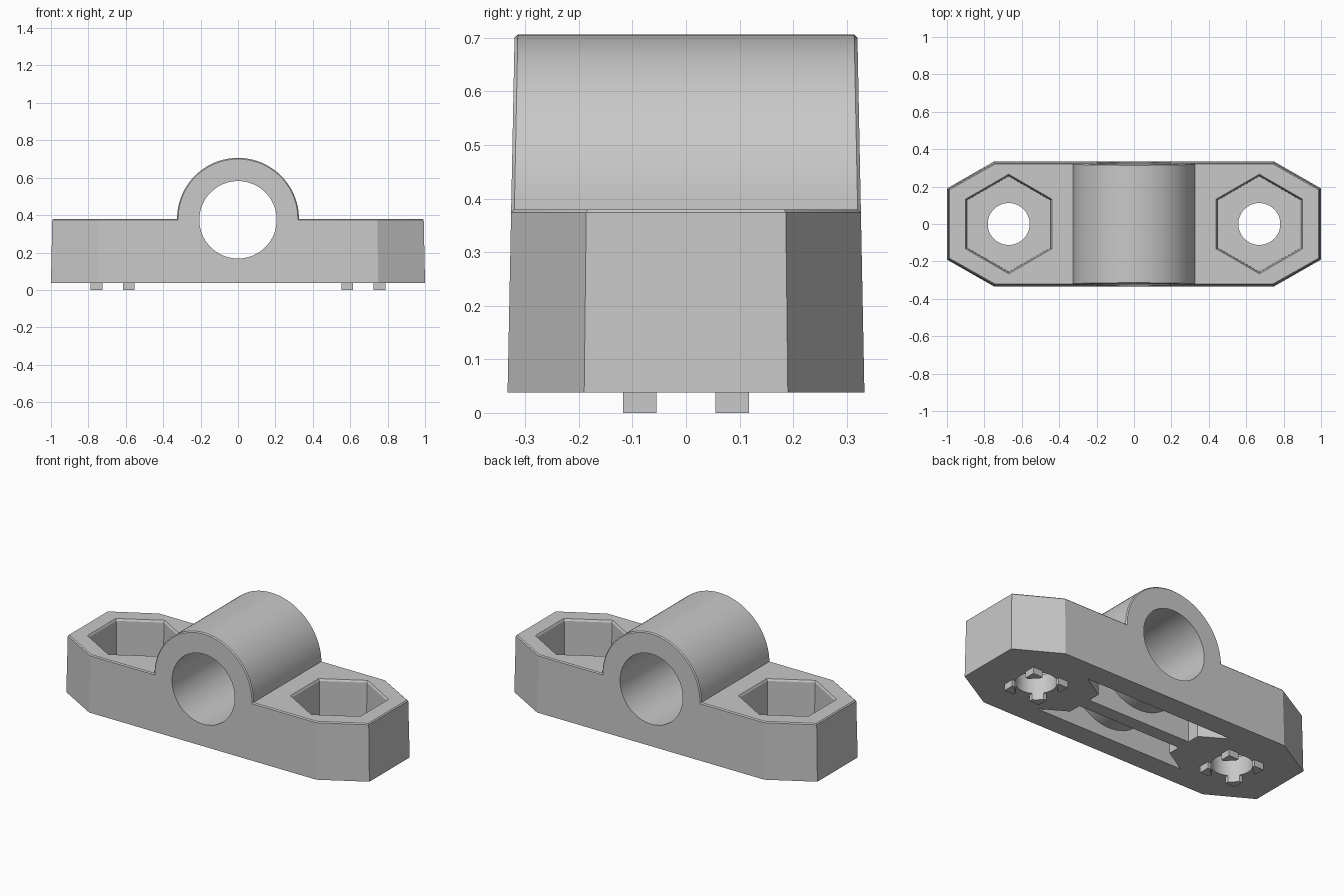
import bpy, bmesh, math
from mathutils import Matrix, Vector

if "Cube" in bpy.data.objects:
    bpy.data.objects.remove(bpy.data.objects["Cube"], do_unlink=True)

grey = bpy.data.materials.new("light_grey_plastic")
grey.use_nodes = True
colour = (0.58, 0.58, 0.58, 1)
grey.diffuse_color = colour
grey.node_tree.nodes["Principled BSDF"].inputs["Base Color"].default_value = colour

BASE, DECK, AXIS = 0.038, 0.38, 0.375
BOLT_X = 0.67


def prism(name, outline, low, high, shrink=(1, 1), upright=False):
    """Extrude an outline along z, or along y when upright; shrink scales the far end."""
    bm = bmesh.new()
    rings = []
    for level, sx, sy in ((low, 1, 1), (high, *shrink)):
        ring = []
        for a, b in outline:
            co = (a * sx, level, b) if upright else (a * sx, b * sy, level)
            ring.append(bm.verts.new(co))
        rings.append(ring)
    n = len(outline)
    for ring in rings:
        bm.faces.new(ring)
    for i in range(n):
        j = (i + 1) % n
        bm.faces.new((rings[0][i], rings[0][j], rings[1][j], rings[1][i]))
    bmesh.ops.recalc_face_normals(bm, faces=bm.faces)
    mesh = bpy.data.meshes.new(name)
    bm.to_mesh(mesh)
    bm.free()
    mesh.materials.append(grey)
    obj = bpy.data.objects.new(name, mesh)
    bpy.context.collection.objects.link(obj)
    return obj


def circle(radius, sides, cx=0, cy=0, start=0, sweep=math.tau, closed=True):
    steps = sides if closed else sides - 1
    return [(cx + radius * math.cos(start + sweep * i / steps),
             cy + radius * math.sin(start + sweep * i / steps)) for i in range(sides)]


def combine(target, tool, operation):
    """Apply a boolean and discard the tool."""
    mod = target.modifiers.new(operation.lower(), 'BOOLEAN')
    mod.operation, mod.solver, mod.object = operation, 'EXACT', tool
    bpy.context.view_layer.objects.active = target
    bpy.ops.object.modifier_apply(modifier=mod.name)
    bpy.data.objects.remove(tool, do_unlink=True)


# Drafted plan shape trimmed by the front profile of deck and arch
plan = [(1, -0.19), (1, 0.19), (0.75, 0.333), (-0.75, 0.333),
        (-1, 0.19), (-1, -0.19), (-0.75, -0.333), (0.75, -0.333)]
body = prism("bearing_block", plan, BASE, 0.75, shrink=(0.985, 0.958))
arch = circle(0.326, 49, 0, DECK, sweep=math.pi, closed=False)
profile = [(-1.2, 0), (1.2, 0), (1.2, DECK)] + arch + [(-1.2, DECK)]
combine(body, prism("profile_tool", profile, -0.6, 0.6, upright=True), 'INTERSECT')

# Fine softened rims along the top
bm = bmesh.new()
bm.from_mesh(body.data)
rims = [e for e in bm.edges if len(e.link_faces) == 2
        and e.calc_face_angle_signed() > 1.2 and min(v.co.z for v in e.verts) > 0.2]
bmesh.ops.bevel(bm, geom=rims, offset=0.006, segments=1, affect='EDGES')
bm.to_mesh(body.data)
bm.free()

# Shaft bore
combine(body, prism("bore_tool", circle(0.207, 64, 0, AXIS), -0.6, 0.6, upright=True), 'DIFFERENCE')

# Underside pockets either side of the centre rib, leaving the tube wall
for side in (1, -1):
    outline = [(0.34, 0.04), (0.34, 0.115), (0.49, 0.205),
               (-0.49, 0.205), (-0.34, 0.115), (-0.34, 0.04)]
    pocket = prism("pocket_tool", [(x, y * side) for x, y in outline], -0.1, 0.32)
    tube = prism("tube_tool", circle(0.27, 64, 0, AXIS), -0.6, 0.6, upright=True)
    combine(pocket, tube, 'DIFFERENCE')
    combine(body, pocket, 'DIFFERENCE')

# Locating pegs, nut recesses and bolt holes at both ends
for end in (1, -1):
    for dx in (1, -1):
        for dy in (1, -1):
            peg = prism("peg_tool", circle(0.0445, 4, start=math.pi / 4), 0, 0.06)
            peg.data.transform(Matrix.Translation((end * BOLT_X + dx * 0.0865, dy * 0.0865, 0)))
            combine(body, peg, 'UNION')
    for low, high, radius, grow in ((0.15, 0.45, 0.255, 1.02), (0.365, 0.395, 0.256, 1.08)):
        recess = prism("nut_tool", circle(radius, 6, start=math.pi / 6), low, high, (grow, grow))
        recess.data.transform(Matrix.Translation((end * BOLT_X, 0, 0)))
        combine(body, recess, 'DIFFERENCE')
    combine(body, prism("hole_tool", circle(0.112, 48, end * BOLT_X), -0.1, 0.6), 'DIFFERENCE')

# Smooth curves, crisp edges
bpy.ops.object.select_all(action='DESELECT')
body.select_set(True)
bpy.context.view_layer.objects.active = body
bpy.ops.object.shade_smooth_by_angle(angle=math.radians(25))
